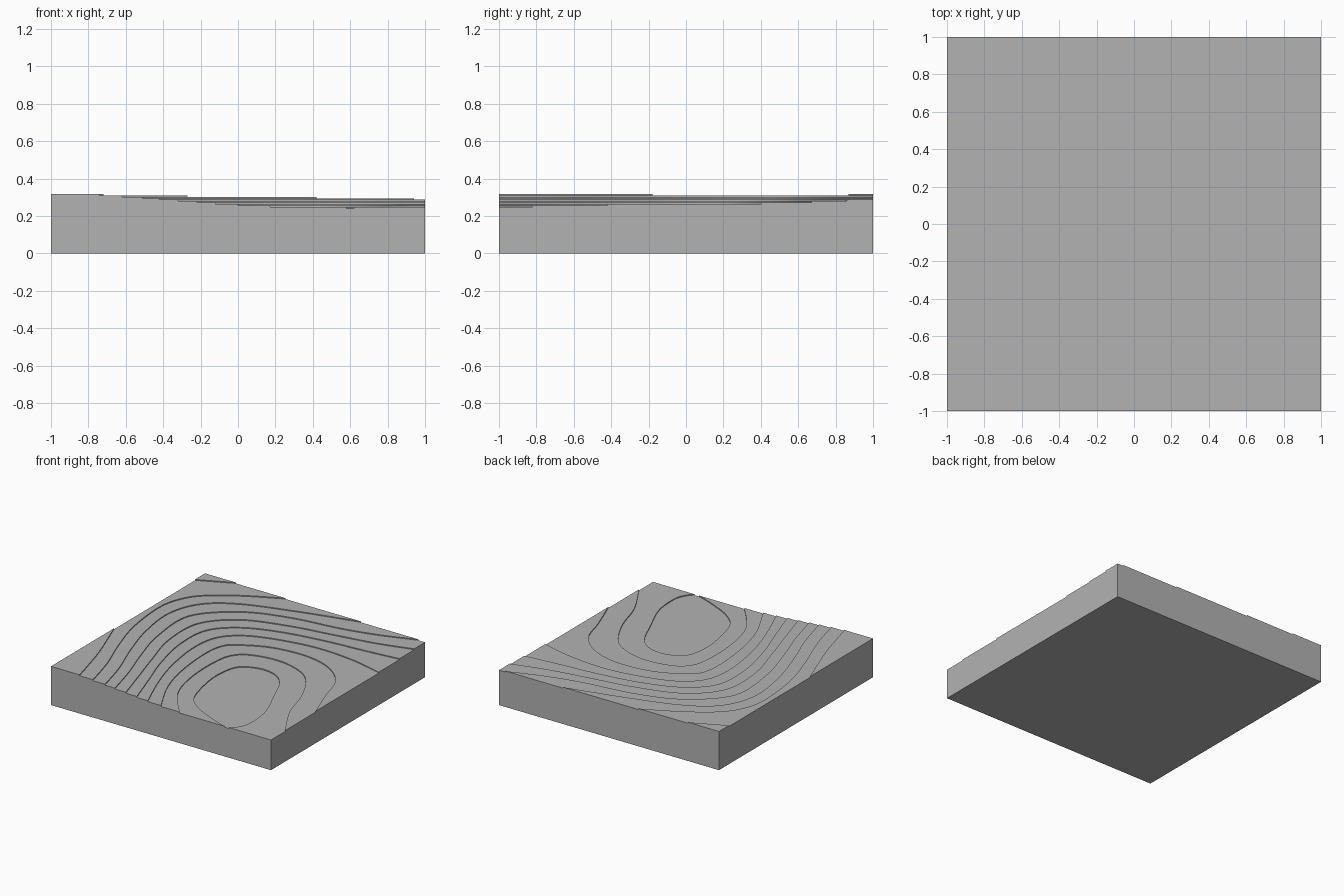
import bpy
import bmesh
from mathutils import Vector

FLOOR = 0.24      # height of the basin floor
STEP = 0.0078     # rise of one terrace

cube = bpy.data.objects.get("Cube")
if cube:
    bpy.data.objects.remove(cube, do_unlink=True)

# One plain grey for the whole block
grey = bpy.data.materials.new("plain_grey")
grey.use_nodes = True
grey.diffuse_color = (0.45, 0.45, 0.45, 1)
grey.node_tree.nodes["Principled BSDF"].inputs["Base Color"].default_value = grey.diffuse_color

FRONT_LEFT, BACK_LEFT = (1, -1), (1, 1)
BACK_RIGHT, FRONT_RIGHT = (-1, 1), (-1, -1)
CORNERS = [FRONT_LEFT, BACK_LEFT, BACK_RIGHT, FRONT_RIGHT]


def smooth_path(points, cuts=8):
    """Rounded path through the points, kept inside the square."""
    pts = [Vector(p) for p in points]
    pts = [pts[0]] + pts + [pts[-1]]
    path = []
    for a, b, c, d in zip(pts, pts[1:], pts[2:], pts[3:]):
        for i in range(cuts):
            t = i / cuts
            p = b + (c - a) * t / 2
            p += (a - b * 2.5 + c * 2 - d / 2) * t ** 2
            p += ((b - c) * 3 + d - a) / 2 * t ** 3
            path.append([max(-1, min(1, v)) for v in p])
    return path + [list(pts[-1])]


def slab(name, outline, bottom, top):
    """Flat plate: an outline extruded upward."""
    bm = bmesh.new()
    face = bm.faces.new([bm.verts.new((x, y, bottom)) for x, y in outline])
    grown = bmesh.ops.extrude_face_region(bm, geom=[face], use_keep_orig=True)
    for item in grown["geom"]:
        if isinstance(item, bmesh.types.BMVert):
            item.co.z = top
    bmesh.ops.recalc_face_normals(bm, faces=bm.faces)
    mesh = bpy.data.meshes.new(name)
    bm.to_mesh(mesh)
    bm.free()
    mesh.materials.append(grey)
    obj = bpy.data.objects.new(name, mesh)
    bpy.context.collection.objects.link(obj)


def terrace(level, name, edge, corners):
    """Terrace bounded by its curved edge and the block corners behind it."""
    z = FLOOR + STEP * level
    slab(name, smooth_path(edge) + list(corners), z - STEP, z)


# Base block, its top is the basin floor
slab("base_block", CORNERS, 0, FLOOR)

# Lowest terrace, around the closed basin
terrace(1, "basin_rim", [
    (.58, -1), (.4, -.93), (.21, -.83), (.09, -.69), (.02, -.4), (.02, -.2),
    (.07, -.07), (.22, -.01), (.37, -.04), (.48, -.15), (.57, -.35),
    (.68, -.62), (.7, -.85), (.66, -.96), (.62, -1)], CORNERS)

# Terraces that sweep from the front edge to the left edge
wide = CORNERS[1:]
terrace(2, "terrace_two", [
    (.17, -1), (-.04, -.72), (-.12, -.4), (-.12, -.06), (-.05, .09),
    (.1, .155), (.3, .165), (.5, .1), (.63, -.02), (.75, -.25),
    (.84, -.53), (1, -.82)], wide)
terrace(3, "terrace_three", [
    (0, -1), (-.15, -.7), (-.23, -.4), (-.26, -.06), (-.23, .13),
    (-.13, .22), (.1, .32), (.4, .34), (.65, .26), (.82, .09),
    (.9, -.15), (1, -.42)], wide)
terrace(4, "terrace_four", [
    (-.12, -1), (-.24, -.7), (-.33, -.4), (-.38, -.06), (-.35, .19),
    (-.22, .34), (0, .43), (.35, .49), (.7, .47), (1, .4)], wide)
terrace(5, "terrace_five", [
    (-.22, -1), (-.32, -.7), (-.42, -.4), (-.49, -.06), (-.47, .25),
    (-.29, .44), (0, .55), (.35, .61), (.7, .64), (1, .67)], wide)
terrace(6, "terrace_six", [
    (-.32, -1), (-.41, -.7), (-.5, -.4), (-.59, -.06), (-.58, .3),
    (-.36, .54), (0, .66), (.35, .72), (.7, .78), (1, .86)], wide)

# Terraces that sweep from the front edge to the back edge
narrow = CORNERS[2:]
terrace(7, "terrace_seven", [
    (-.42, -1), (-.5, -.7), (-.6, -.4), (-.69, -.06), (-.7, .36),
    (-.43, .64), (-.07, .77), (.35, .83), (.65, .9), (.94, 1)], narrow)
terrace(8, "terrace_eight", [
    (-.51, -1), (-.59, -.7), (-.7, -.4), (-.8, -.06), (-.84, .3),
    (-.74, .57), (-.5, .74), (-.06, .88), (.42, 1)], narrow)
terrace(9, "terrace_nine", [
    (-.62, -1), (-.7, -.7), (-.81, -.4), (-.91, -.06), (-.95, .32),
    (-.91, .53), (-.8, .69), (-.57, .85), (-.27, 1)], narrow)

# Highest ground in the two right-hand corners
terrace(10, "front_right_summit", [
    (-.74, -1), (-.84, -.63), (-.93, -.37), (-1, -.18)], [FRONT_RIGHT])
terrace(10, "back_right_summit", [
    (-.72, 1), (-.87, .93), (-1, .87)], [BACK_RIGHT])
